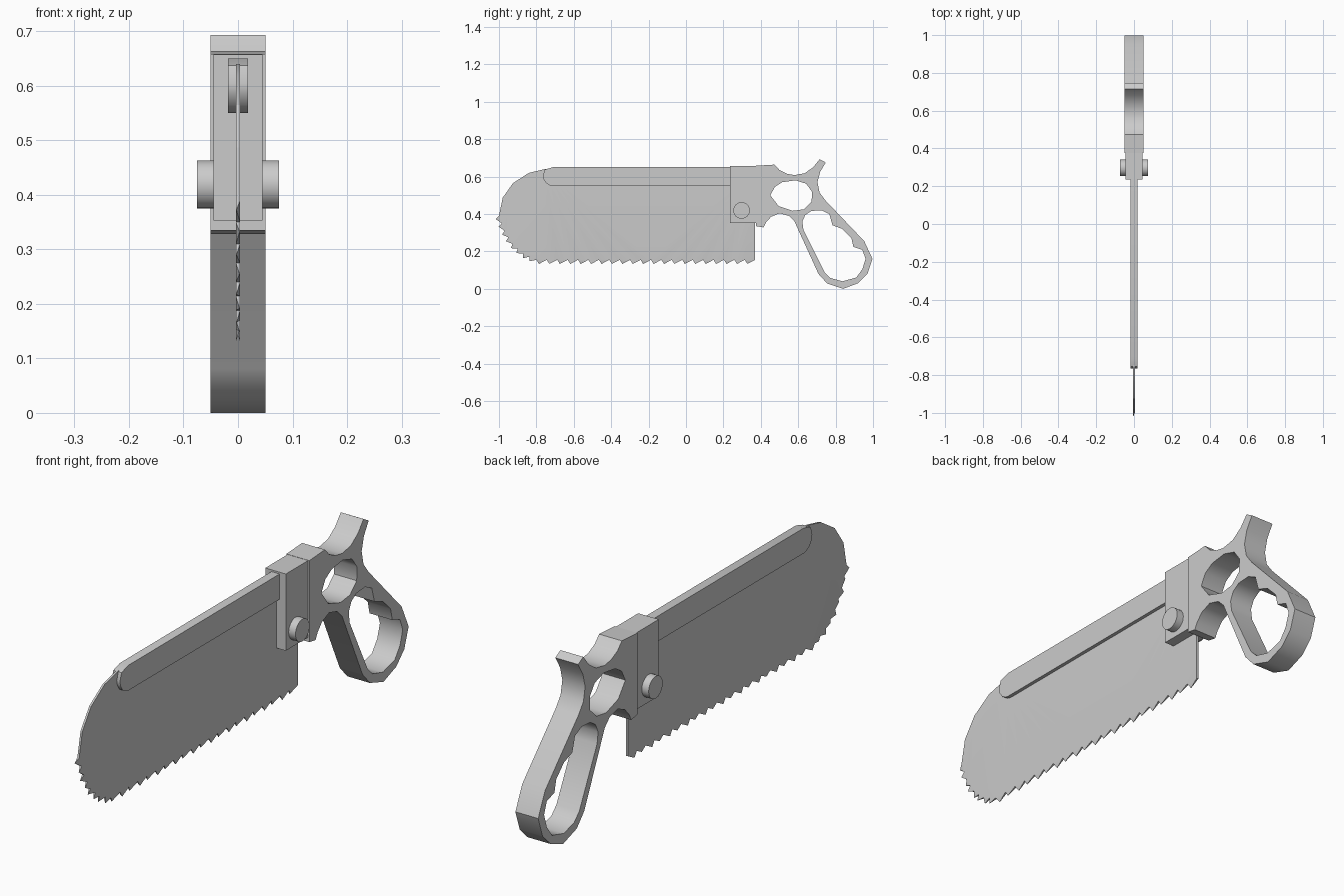
import bpy, bmesh, math
from mathutils import Vector

if "Cube" in bpy.data.objects:
    bpy.data.objects.remove(bpy.data.objects["Cube"])


def finish(name, bm, angle=40):
    bmesh.ops.recalc_face_normals(bm, faces=bm.faces[:])
    me = bpy.data.meshes.new(name)
    bm.to_mesh(me)
    bm.free()
    ob = bpy.data.objects.new(name, me)
    bpy.context.collection.objects.link(ob)
    bpy.ops.object.select_all(action='DESELECT')
    ob.select_set(True)
    bpy.context.view_layer.objects.active = ob
    bpy.ops.object.shade_smooth_by_angle(angle=math.radians(angle))
    return ob


def plate(name, loops, half, edge_x=None, angle=40):
    """Extrude (y, z) outlines, the first solid and the rest holes, to x = +-half."""
    bm = bmesh.new()
    caps = {-1: [], 1: []}
    for loop in loops:
        rings = {}
        for s in (-1, 1):
            rings[s] = [bm.verts.new((edge_x(i, s) if edge_x else s * half, y, z))
                        for i, (y, z) in enumerate(loop)]
            n = len(loop)
            caps[s] += [bm.edges.new((rings[s][i], rings[s][(i + 1) % n])) for i in range(n)]
        a, b = rings[-1], rings[1]
        for i in range(n):
            j = (i + 1) % n
            bm.faces.new((a[i], a[j], b[j], b[i]))
    for s in (-1, 1):
        bmesh.ops.triangle_fill(bm, edges=caps[s], use_beauty=True, normal=(s, 0, 0))
    return finish(name, bm, angle)


# Blade: rounded nose, then sawteeth laid along the cutting edge
outline = [(0.37, 0.635), (-0.755, 0.64), (-0.84, 0.62), (-0.925, 0.565), (-0.98, 0.487)]
base = [(-1.0, 0.39), (-0.97, 0.31), (-0.928, 0.24), (-0.872, 0.188), (-0.80, 0.155), (0.37, 0.155)]
counts = [2, 2, 2, 2, 21]
tips = {}
for p, q, n in zip(base, base[1:], counts):
    p, q = Vector(p), Vector(q)
    step = (q - p) / n
    out = Vector((step.y, -step.x)).normalized()
    for k in range(n):
        root = p + step * k
        outline.append(tuple(root))
        tips[len(outline)] = 1 if len(tips) % 2 else -1
        outline.append(tuple(root + step * 0.25 + out * 0.022))
outline.append(base[-1])


def ground_edge(i, side):
    # alternate teeth are ground to a point on opposite faces
    if i in tips and tips[i] != side:
        return -side * 0.003
    return side * 0.004


plate("blade", [outline], 0.004, ground_edge, angle=20)

# Stiffening spine with rounded front end
spine = [(0.26, 0.65), (-0.713, 0.65), (-0.755, 0.637), (-0.765, 0.605),
         (-0.761, 0.585), (-0.748, 0.565), (-0.73, 0.554), (-0.713, 0.55), (0.26, 0.55)]
plate("spine", [spine], 0.018)

# Clamp block holding the blade
bm = bmesh.new()
bmesh.ops.create_cube(bm, size=1)
for v in bm.verts:
    v.co = (v.co.x * 0.09, 0.31 + v.co.y * 0.15, 0.505 + v.co.z * 0.304)
finish("clamp_block", bm)

# Pivot pin through the block
bm = bmesh.new()
bmesh.ops.create_cone(bm, cap_ends=True, segments=32, radius1=0.044, radius2=0.044, depth=0.15)
for v in bm.verts:
    x, y, z = v.co
    v.co = (z, 0.297 + y, 0.419 + x)
finish("pivot_pin", bm)

# Handle with finger hole and grip loop
body = [(0.375, 0.658), (0.473, 0.664), (0.50, 0.635), (0.54, 0.615), (0.58, 0.608),
        (0.635, 0.618), (0.68, 0.65), (0.715, 0.693), (0.747, 0.675), (0.717, 0.625),
        (0.703, 0.57), (0.714, 0.515), (0.745, 0.473), (0.953, 0.255), (0.997, 0.16),
        (0.97, 0.08), (0.92, 0.03), (0.84, 0.0), (0.755, 0.028), (0.708, 0.08),
        (0.58, 0.36), (0.55, 0.39), (0.50, 0.404), (0.455, 0.385), (0.428, 0.355),
        (0.414, 0.328), (0.375, 0.335)]
finger_hole = [(0.451, 0.50), (0.475, 0.545), (0.515, 0.57), (0.585, 0.58), (0.643, 0.562),
               (0.673, 0.52), (0.672, 0.465), (0.63, 0.425), (0.57, 0.417), (0.495, 0.442)]
grip_hole = [(0.622, 0.36), (0.638, 0.395), (0.67, 0.416), (0.724, 0.42), (0.766, 0.40),
             (0.783, 0.34), (0.836, 0.32), (0.884, 0.272), (0.895, 0.224), (0.943, 0.208),
             (0.96, 0.16), (0.943, 0.105), (0.91, 0.06), (0.836, 0.04), (0.772, 0.058),
             (0.74, 0.09), (0.628, 0.315)]
plate("handle", [body, finger_hole, grip_hole], 0.05)
